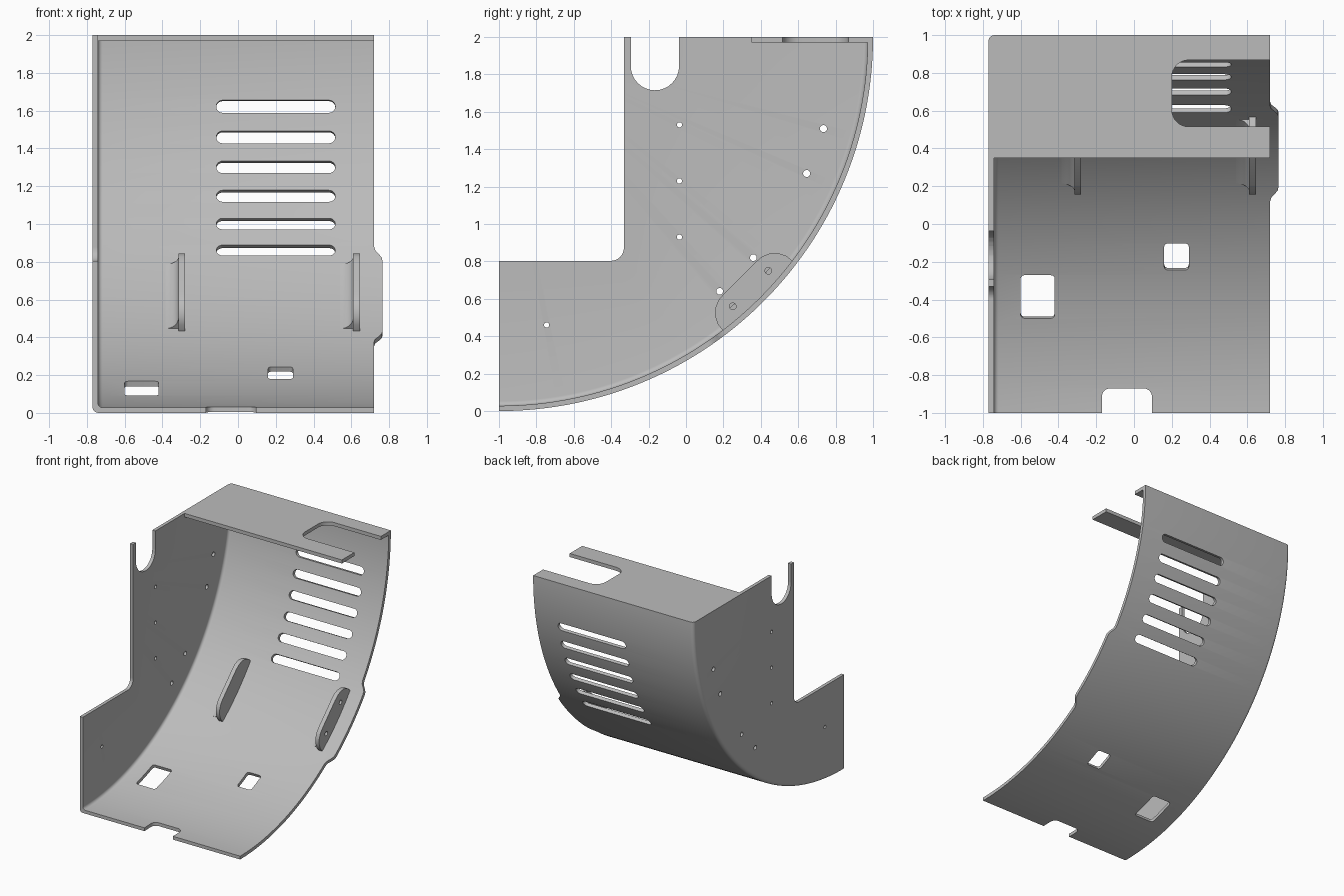
import bpy, bmesh, math
from math import sin, cos, pi, radians

if "Cube" in bpy.data.objects:
    bpy.data.objects.remove(bpy.data.objects["Cube"])

AXIS_Y, AXIS_Z = -1.0, 2.0      # centre line of the quarter cylinder
R_OUT, T = 2.0, 0.028           # outer radius, sheet thickness
R_IN = R_OUT - T
LEFT, RIGHT = -0.77, 0.72

grey = bpy.data.materials.new("light_grey")
grey.diffuse_color = (0.5, 0.5, 0.5, 1)
grey.use_nodes = True
grey.node_tree.nodes["Principled BSDF"].inputs["Base Color"].default_value = grey.diffuse_color


# ---------- helpers ----------
def polar(x, r, a):
    return (x, AXIS_Y + r * sin(a), AXIS_Z - r * cos(a))


def side(u, v, w):              # outline in y/z, depth along x
    return (w, u, v)


def top(u, v, w):               # outline in x/y, depth along z
    return (u, v, w)


def radial(a):                  # outline in x/tangent, depth along the radius
    def place(u, v, w):
        x, y, z = polar(u, w, a)
        return (x, y + v * cos(a), z + v * sin(a))
    return place


def arc(cu, cv, r, a0, a1, n=8):
    return [(cu + r * cos(radians(a0 + (a1 - a0) * i / n)),
             cv + r * sin(radians(a0 + (a1 - a0) * i / n))) for i in range(n + 1)]


def circle(u, v, r):
    return arc(u, v, r, 0, 360, 20)[:-1]


def rounded(u0, u1, v0, v1, r):
    r = min(r, (u1 - u0) / 2 - 1e-4, (v1 - v0) / 2 - 1e-4)
    return (arc(u1 - r, v1 - r, r, 0, 90) + arc(u0 + r, v1 - r, r, 90, 180) +
            arc(u0 + r, v0 + r, r, 180, 270) + arc(u1 - r, v0 + r, r, 270, 360))


def loft(bm, rings):
    loops = [[bm.verts.new(p) for p in ring] for ring in rings]
    n = len(loops[0])
    for a, b in zip(loops, loops[1:]):
        for i in range(n):
            bm.faces.new((a[i], a[(i + 1) % n], b[(i + 1) % n], b[i]))
    bm.faces.new(loops[0])
    bm.faces.new(loops[-1])


def prism(bm, pts, place, w0, w1):
    loft(bm, [[place(u, v, w) for u, v in pts] for w in (w0, w1)])


def sweep(bm, section, a0, a1, steps):
    """Turn an x/radius section about the centre line."""
    angles = [radians(a0 + (a1 - a0) * i / steps) for i in range(steps + 1)]
    loft(bm, [[polar(x, r, a) for x, r in section(a)] for a in angles])


def finish(name, bm):
    bmesh.ops.recalc_face_normals(bm, faces=bm.faces)
    me = bpy.data.meshes.new(name)
    bm.to_mesh(me)
    bm.free()
    me.materials.append(grey)
    ob = bpy.data.objects.new(name, me)
    bpy.context.collection.objects.link(ob)
    return ob


def activate(ob):
    bpy.ops.object.select_all(action='DESELECT')
    ob.select_set(True)
    bpy.context.view_layer.objects.active = ob


def cut(ob, bm):
    cutter = finish("cutter", bm)
    cutter.hide_render = True
    mod = ob.modifiers.new("cut", 'BOOLEAN')
    mod.operation, mod.solver, mod.object = 'DIFFERENCE', 'EXACT', cutter
    activate(ob)
    bpy.ops.object.modifier_apply(modifier=mod.name)
    bpy.data.objects.remove(cutter)


# ---------- curved shell with side wall and edge tab ----------
def shell_section(a):
    d = abs(math.degrees(a) - 45)
    t = min(1, max(0, (10.3 - d) / 2.4))
    edge = RIGHT + 0.045 * t * t * (3 - 2 * t)
    wall, f = LEFT + T, 0.025
    outer = arc(LEFT + 0.03, R_OUT - 0.03, 0.03, 90, 180, 5)
    inner = arc(wall + f, R_IN - f, f, 180, 90, 5)
    return [(edge, R_IN), (edge, R_OUT)] + outer + [(LEFT, 0.4), (wall, 0.4)] + inner


bm = bmesh.new()
sweep(bm, shell_section, 0, 90, 120)
shell = finish("curved_shell", bm)

bm = bmesh.new()
# cooling slots
for i in range(6):
    prism(bm, rounded(-0.115, 0.515, -0.034, 0.034, 0.034),
          radial(radians(54.7 + 4.85 * i)), 1.9, 2.08)
# rectangular openings and front notch
prism(bm, rounded(-0.6, -0.42, -0.12, 0.12, 0.02), radial(radians(18.2)), 1.9, 2.08)
prism(bm, rounded(0.16, 0.29, -0.078, 0.078, 0.02), radial(radians(24.8)), 1.9, 2.08)
prism(bm, rounded(-0.17, 0.095, -0.4, 0.13, 0.045), radial(0), 1.9, 2.08)
cut(shell, bm)

bm = bmesh.new()
# side wall step, U slot and screw holes
prism(bm, rounded(-1.6, -0.332, 0.803, 2.6, 0.07), side, -0.9, -0.6)
prism(bm, rounded(-0.295, -0.037, 1.715, 2.6, 0.129), side, -0.9, -0.6)
for y, z, r in [(-0.035, 1.53, 0.014), (-0.035, 1.23, 0.014), (-0.035, 0.93, 0.014),
                (-0.745, 0.46, 0.014), (0.735, 1.51, 0.019), (0.645, 1.27, 0.019),
                (0.36, 0.82, 0.018), (0.18, 0.64, 0.018)]:
    prism(bm, circle(y, z, r), side, -0.9, -0.6)
cut(shell, bm)

# ---------- top plate with open slot ----------
bm = bmesh.new()
prism(bm, [(LEFT + T, 0.35), (RIGHT, 0.35), (RIGHT, 0.974), (LEFT + T, 0.974)],
      top, 1.97, 2.0)
# corner over the side wall is already closed by the wall itself
plate = finish("top_plate", bm)
bm = bmesh.new()
prism(bm, rounded(0.2, 1.2, 0.515, 0.868, 0.09), top, 1.9, 2.1)
cut(plate, bm)

# ---------- ribs with a fillet along the base ----------
half = [(0.206, 0.42), (0.17, 0.465), (0.156, 0.505), (0.157, 0.55),
        (0.173, 0.592), (0.205, 0.63)]
base = [polar(0, R_IN + 0.008, radians(52.2 - 14.4 * i / 12))[1:] for i in range(1, 12)]
outline = half + [(1 - z, 1 - y) for y, z in reversed(half)] + base
ribs = []
for name, x in (("left_rib", -0.315), ("right_rib", 0.61)):
    bm = bmesh.new()
    prism(bm, outline, side, x, x + 0.035)
    rib = finish(name, bm)
    if name == "right_rib":
        bm = bmesh.new()
        for y, z in ((0.25, 0.56), (0.44, 0.75)):
            prism(bm, circle(y, z, 0.018), side, x - 0.1, x + 0.1)
        cut(rib, bm)
    bm = bmesh.new()
    f = 0.07
    fillet = arc(x - f, R_IN - f, f, 0, 90) + [(x, R_IN)]
    sweep(bm, lambda a: fillet, 38, 52, 16)
    ribs += [rib, finish(name + "_fillet", bm)]

# ---------- shading ----------
for ob in [shell, plate] + ribs:
    activate(ob)
    bpy.ops.object.shade_smooth_by_angle(angle=radians(30))
